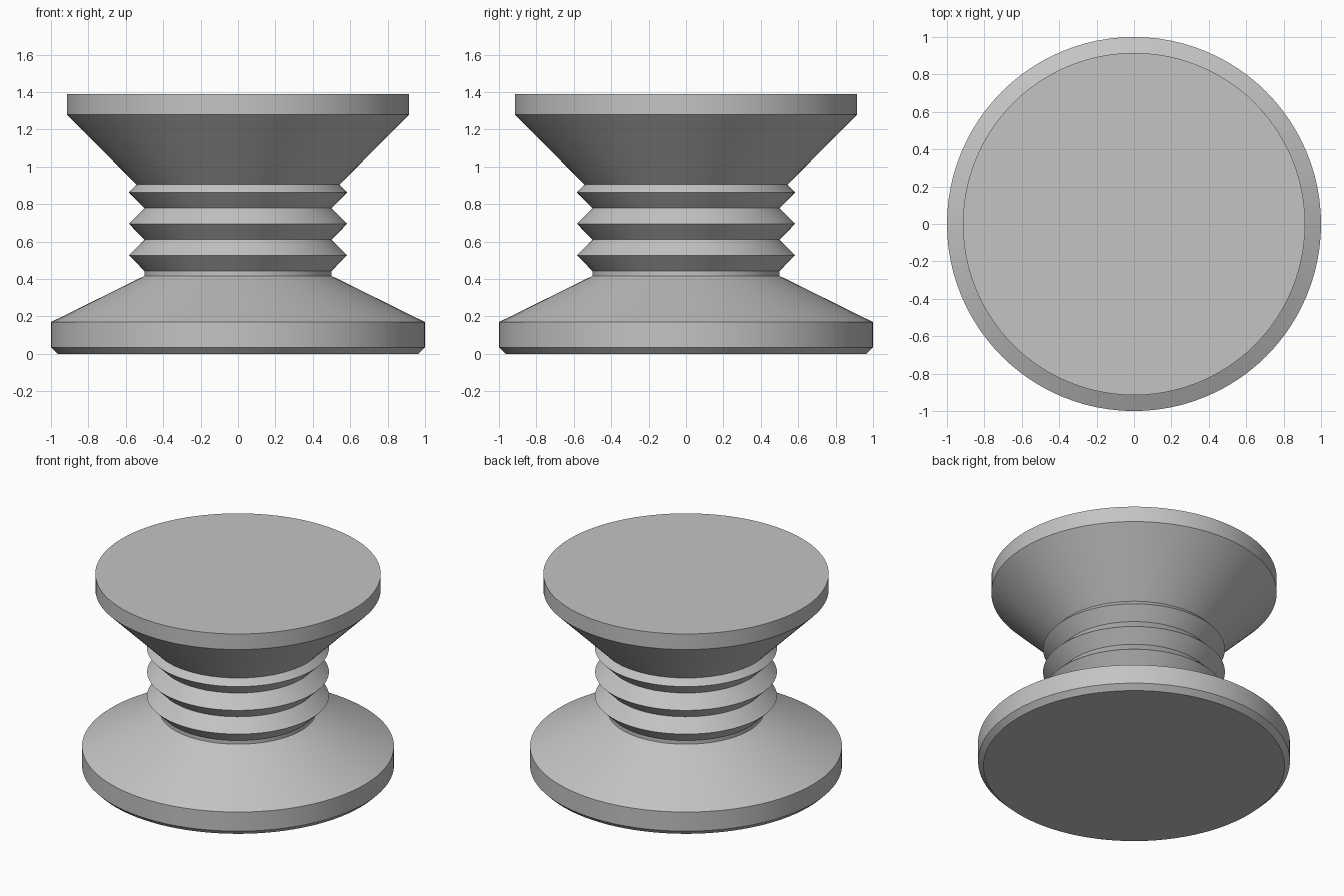
import bpy, bmesh, math

cube = bpy.data.objects.get("Cube")
if cube:
    bpy.data.objects.remove(cube, do_unlink=True)

SEGMENTS = 96

grey = bpy.data.materials.new("plain grey")
grey.use_nodes = True
COLOUR = (0.55, 0.55, 0.55, 1.0)
grey.diffuse_color = COLOUR
grey.node_tree.nodes["Principled BSDF"].inputs["Base Color"].default_value = COLOUR


def turned_part(name, profile, cap_bottom=False, cap_top=False):
    """Revolve a (radius, height) profile around z, with optional end caps."""
    bm = bmesh.new()
    rings = []
    for r, z in profile:
        angles = [math.tau * i / SEGMENTS for i in range(SEGMENTS)]
        rings.append([bm.verts.new((r * math.cos(a), r * math.sin(a), z)) for a in angles])
    for low, high in zip(rings, rings[1:]):
        for i in range(SEGMENTS):
            j = (i + 1) % SEGMENTS
            bm.faces.new((low[i], low[j], high[j], high[i]))
    if cap_bottom:
        bm.faces.new(rings[0][::-1])
    if cap_top:
        bm.faces.new(rings[-1])
    mesh = bpy.data.meshes.new(name)
    bm.to_mesh(mesh)
    bm.free()
    mesh.materials.append(grey)
    obj = bpy.data.objects.new(name, mesh)
    bpy.context.collection.objects.link(obj)
    bpy.ops.object.select_all(action='DESELECT')
    obj.select_set(True)
    bpy.context.view_layer.objects.active = obj
    bpy.ops.object.shade_smooth_by_angle(angle=math.radians(20))
    return obj


# Foot: chamfered disc rising in a cone to a short collar
NECK, COLLAR_TOP = 0.5, 0.443
turned_part("base", [(0.965, 0), (1, 0.035), (1, 0.17), (NECK, 0.417), (NECK, COLLAR_TOP)],
            cap_bottom=True)

# Stem: repeated V-shaped ridges, the last one cut short by the head
RIDGE, STEP = 0.583, 0.084
stem = [(RIDGE if i % 2 else NECK, COLLAR_TOP + i * STEP) for i in range(6)]
stem.append((0.543, 0.905))
turned_part("ridged_stem", stem)

# Head: flared cone with a flat-topped rim
turned_part("head", [(0.543, 0.905), (0.915, 1.28), (0.915, 1.39)], cap_top=True)
